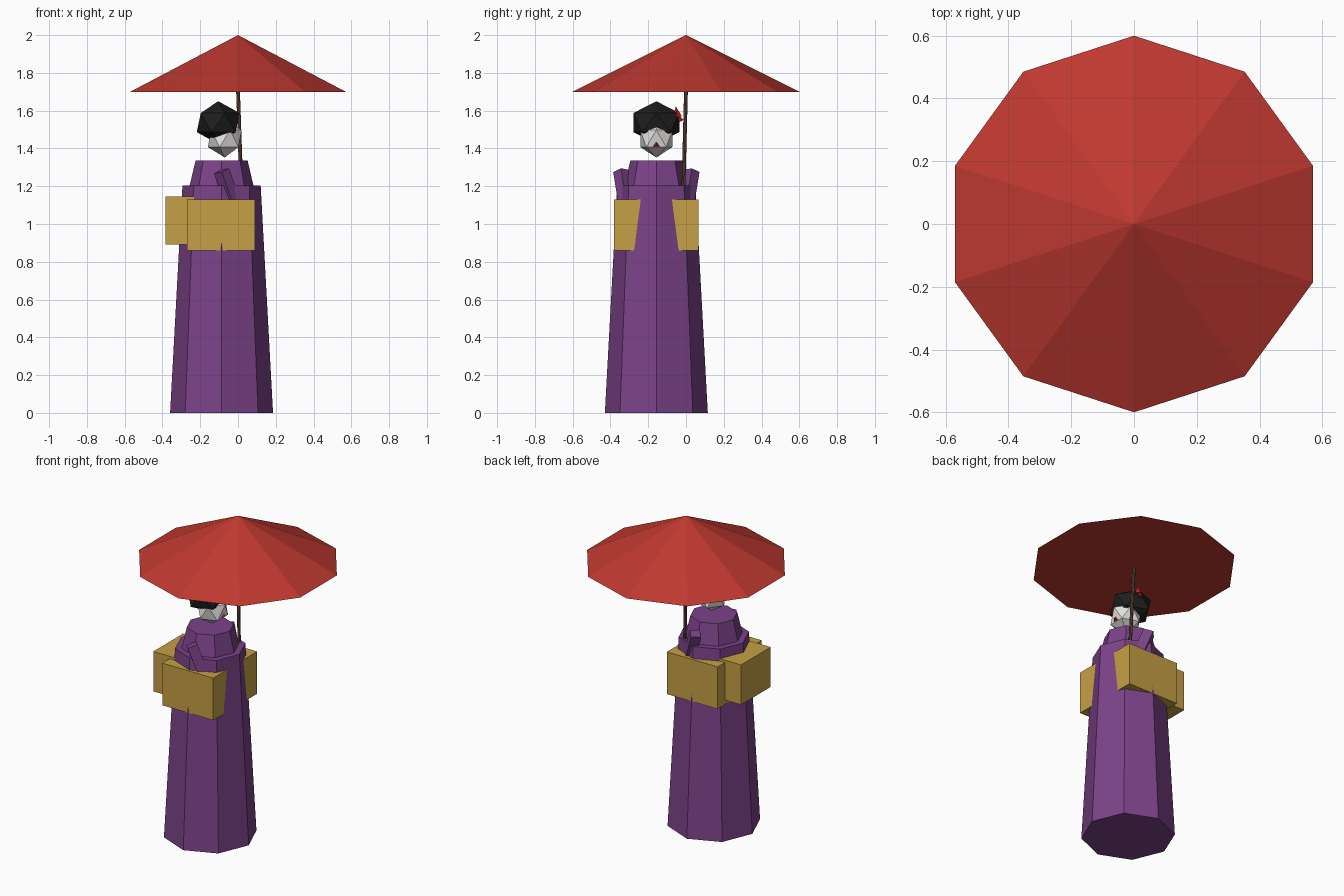
import bpy
from math import radians
from mathutils import Vector

if "Cube" in bpy.data.objects:
    bpy.data.objects.remove(bpy.data.objects["Cube"], do_unlink=True)


def material(name, r, g, b):
    mat = bpy.data.materials.new(name)
    mat.use_nodes = True
    mat.diffuse_color = (r, g, b, 1)
    mat.node_tree.nodes["Principled BSDF"].inputs["Base Color"].default_value = (r, g, b, 1)
    return mat


RED = material("parasol red", 0.52, 0.04, 0.03)
CRIMSON = material("lip crimson", 0.55, 0.02, 0.025)
PURPLE = material("robe purple", 0.2, 0.055, 0.25)
GOLD = material("sash gold", 0.56, 0.35, 0.06)
BLACK = material("hair black", 0.013, 0.013, 0.013)
WHITE = material("powder white", 0.76, 0.75, 0.73)
BROWN = material("pole brown", 0.13, 0.07, 0.04)

# Body axis
BX, BY = -0.087, -0.157


def finish(name, mat):
    obj = bpy.context.object
    obj.name = obj.data.name = name
    obj.data.materials.append(mat)
    return obj


def frustum(name, mat, sides, low, high, r_low, r_high):
    """Tapered prism between two points."""
    low, high = Vector(low), Vector(high)
    axis = high - low
    bpy.ops.mesh.primitive_cone_add(vertices=sides, radius1=r_low, radius2=r_high,
                                    depth=axis.length, location=(low + high) / 2)
    obj = finish(name, mat)
    obj.rotation_mode = 'QUATERNION'
    obj.rotation_quaternion = Vector((0, 0, 1)).rotation_difference(axis)
    return obj


def box(name, mat, center, size):
    bpy.ops.mesh.primitive_cube_add(size=1, location=center)
    finish(name, mat).scale = size


def gem(name, mat, center, radii):
    bpy.ops.mesh.primitive_ico_sphere_add(subdivisions=1, radius=1, location=center)
    finish(name, mat).scale = radii


# Parasol
frustum("parasol_canopy", RED, 10, (0, 0, 1.7), (0, 0, 2), 0.6, 0)
frustum("parasol_pole", BROWN, 8, (0.021, -0.016, 1.1), (0, 0, 1.71), 0.01, 0.01)

# Robe
frustum("robe", PURPLE, 8, (BX, BY, 0), (BX, BY, 1.205), 0.2725, 0.207)
frustum("collar", PURPLE, 8, (BX, BY, 1.19), (BX, BY, 1.335), 0.172, 0.138)

# Sash and its bow at the back
box("sash", GOLD, (-0.09, BY, 0.995), (0.36, 0.446, 0.27))
box("sash_bow", GOLD, (-0.285, BY, 1.018), (0.2, 0.3, 0.255))

# Arms
for name, side in (("right_arm", -1), ("left_arm", 1)):
    frustum(name, PURPLE, 4, (BX + 0.085, BY + side * 0.148, 1.04),
            (BX, BY + side * 0.187, 1.281), 0.042, 0.042)

# Head and hair
gem("head", WHITE, (-0.07, BY, 1.452), (0.1, 0.1, 0.1))
gem("hair", BLACK, (-0.105, BY, 1.537), (0.127, 0.143, 0.113))

# Mouth
bpy.ops.mesh.primitive_cone_add(vertices=3, radius1=0.022, radius2=0, depth=0.02,
                                location=(0.011, BY, 1.421),
                                rotation=(radians(90), 0, radians(90)))
finish("mouth", CRIMSON)

# Hair ornament
frustum("ornament_upper", CRIMSON, 4, (-0.07, -0.045, 1.567), (-0.07, -0.054, 1.622), 0.024, 0)
frustum("ornament_lower", CRIMSON, 4, (-0.07, -0.025, 1.545), (-0.07, -0.045, 1.585), 0.014, 0)
